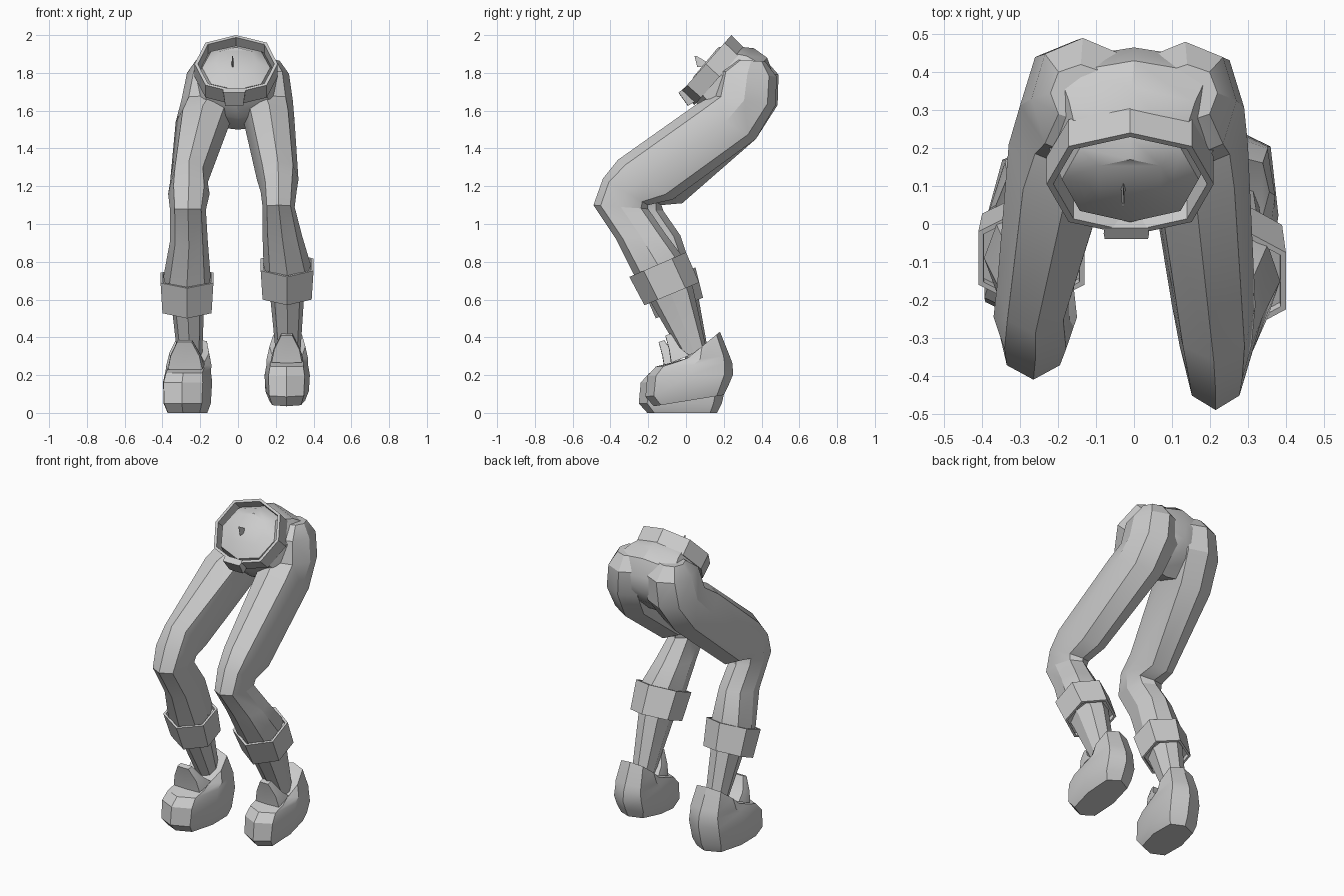
import bpy, bmesh, math
from mathutils import Vector

cube = bpy.data.objects.get("Cube")
if cube:
    bpy.data.objects.remove(cube, do_unlink=True)

grey = bpy.data.materials.new("plain grey")
grey.use_nodes = True
grey.diffuse_color = (0.6, 0.6, 0.6, 1)
grey.node_tree.nodes["Principled BSDF"].inputs["Base Color"].default_value = (0.6, 0.6, 0.6, 1)

BOXY = 0.15


def ring(front, back, x0, x1, n=8, power=0.88, yaw=0.0):
    """Cross-section between a front and a back (y, z) point and two x limits."""
    f, b = Vector((0, *front)), Vector((0, *back))
    mid, half = (f + b) / 2, (f - b) / 2
    widest = max(abs(math.sin(math.tau * i / n)) for i in range(n)) ** power
    points = []
    for i in range(n):
        a = math.tau * i / n
        c = math.copysign(abs(math.cos(a)) ** power, math.cos(a))
        s = math.copysign(abs(math.sin(a)) ** power, math.sin(a)) / widest
        p = mid + half * c
        p.x = (x0 + x1) / 2 + (x1 - x0) / 2 * s + yaw * p.y
        points.append(p)
    return points


def loft(name, rings, closed=False):
    """Skin a list of rings; a closed loft joins last to first, else both ends are capped."""
    bm = bmesh.new()
    rows = [[bm.verts.new(p) for p in r] for r in rings]
    n = len(rows[0])
    pairs = list(zip(rows, rows[1:])) + ([(rows[-1], rows[0])] if closed else [])
    for a, b in pairs:
        for i in range(n):
            j = (i + 1) % n
            bm.faces.new((a[i], a[j], b[j], b[i]))
    if not closed:
        bm.faces.new(rows[0])
        bm.faces.new(rows[-1])
    bmesh.ops.recalc_face_normals(bm, faces=bm.faces)
    mesh = bpy.data.meshes.new(name)
    bm.to_mesh(mesh)
    bm.free()
    obj = bpy.data.objects.new(name, mesh)
    bpy.context.collection.objects.link(obj)
    mesh.materials.append(grey)
    bpy.ops.object.select_all(action="DESELECT")
    obj.select_set(True)
    bpy.context.view_layer.objects.active = obj
    bpy.ops.object.shade_smooth_by_angle(angle=math.radians(30))


def shrink(points, scale):
    mid = sum(points, Vector()) / len(points)
    return [mid + (p - mid) * scale for p in points]


def between(a, b, t):
    return [p.lerp(q, t) for p, q in zip(a, b)]


# Pelvis, from the domed waist down to the seat
loft("pelvis", [
    ring((0.04, 1.78), (0.17, 1.935), -0.12, 0.1),
    ring((0.005, 1.71), (0.23, 1.945), -0.19, 0.17),
    ring((0.07, 1.62), (0.36, 1.93), -0.23, 0.22),
    ring((0.12, 1.56), (0.43, 1.88), -0.25, 0.25, power=0.7),
    ring((0.18, 1.53), (0.465, 1.78), -0.25, 0.25, power=0.7),
    ring((0.25, 1.51), (0.455, 1.68), -0.2, 0.2, power=0.7),
    ring((0.29, 1.5), (0.41, 1.6), -0.13, 0.13, power=0.7),
])

# Belt with buckle and a small waist spike
belt_top = ring((-0.03, 1.695), (0.24, 2.0), -0.23, 0.21)
belt_bottom = ring((0.045, 1.63), (0.31, 1.93), -0.23, 0.21)
loft("belt", [belt_bottom, belt_top, shrink(belt_top, 0.92), shrink(belt_bottom, 0.92)],
     closed=True)
loft("buckle", [
    ring((-0.04, 1.695), (-0.01, 1.72), -0.08, 0.04, power=BOXY),
    ring((0.01, 1.625), (0.05, 1.65), -0.07, 0.03, power=BOXY),
])
loft("waist_spike", [
    ring((0.045, 1.89), (0.055, 1.89), -0.032, -0.026, 4),
    ring((0.06, 1.83), (0.14, 1.84), -0.034, -0.022, 4),
])

# Legs, hip to ankle: front point, back point, inner and outer x
left_leg = [
    ((0.27, 1.87), (0.42, 1.86), 0.06, 0.22),
    ((0.17, 1.81), (0.48, 1.78), 0.0, 0.27),
    ((0.14, 1.68), (0.475, 1.63), 0.0, 0.29),
    ((0.05, 1.63), (0.37, 1.45), 0.03, 0.3),
    ((-0.36, 1.34), (-0.07, 1.13), 0.1, 0.32),
    ((-0.44, 1.24), (-0.2, 1.1), 0.12, 0.31),
    ((-0.49, 1.1), (-0.2, 1.08), 0.13, 0.3),
    ((-0.37, 0.92), (-0.11, 0.95), 0.13, 0.34),
    ((-0.28, 0.74), (-0.02, 0.83), 0.135, 0.385),
    ((-0.19, 0.59), (0.04, 0.65), 0.17, 0.35),
    ((-0.02, 0.3), (0.11, 0.33), 0.2, 0.33),
]
right_leg = [
    ((0.27, 1.87), (0.42, 1.87), -0.06, -0.22),
    ((0.17, 1.81), (0.49, 1.79), 0.0, -0.27),
    ((0.14, 1.68), (0.485, 1.63), 0.0, -0.3),
    ((0.05, 1.63), (0.37, 1.45), -0.04, -0.33),
    ((-0.29, 1.33), (-0.02, 1.11), -0.16, -0.36),
    ((-0.36, 1.22), (-0.13, 1.1), -0.15, -0.37),
    ((-0.41, 1.08), (-0.12, 1.07), -0.17, -0.36),
    ((-0.29, 0.88), (-0.03, 0.94), -0.16, -0.36),
    ((-0.21, 0.68), (0.03, 0.76), -0.145, -0.395),
    ((-0.13, 0.52), (0.07, 0.59), -0.18, -0.35),
    ((0.0, 0.28), (0.12, 0.31), -0.19, -0.32),
]
for side, rows in (("left", left_leg), ("right", right_leg)):
    loft(side + "_leg", [ring(*row) for row in rows])


# Six-sided shin cuffs with a shallow recess inside each rim
def cuff(name, top, bottom):
    inner_top, inner_bottom = shrink(top, 0.9), shrink(bottom, 0.9)
    loft(name, [between(inner_bottom, inner_top, 0.15), inner_bottom, bottom,
                top, inner_top, between(inner_top, inner_bottom, 0.15)])


cuff("left_cuff", ring((-0.3, 0.72), (0.0, 0.85), 0.12, 0.4, 6, 1),
     ring((-0.22, 0.57), (0.07, 0.69), 0.13, 0.39, 6, 1))
cuff("right_cuff", ring((-0.23, 0.66), (0.05, 0.77), -0.41, -0.13, 6, 1),
     ring((-0.16, 0.5), (0.09, 0.61), -0.4, -0.14, 6, 1))


# Chunky boots with a pointed tongue and a collar that rises at the heel
def boot(side, x, dy, lift, heel_lift, yaw, extra):
    def row(y0, z0, y1, z1, w, power=0.65):
        return ring((y0 + dy, z0 + lift), (y1 + dy, z1 + lift),
                    x - w - extra, x + w + extra, 8, power, yaw)
    loft(side + "_boot", [
        row(-0.19, 0.0, 0.18, heel_lift, 0.095),
        row(-0.235, 0.05, 0.205, 0.05 + heel_lift, 0.115),
        row(-0.225, 0.16, 0.23, 0.17, 0.12),
        row(-0.18, 0.21, 0.225, 0.23, 0.11),
        row(-0.1, 0.23, 0.21, 0.27, 0.11),
        row(-0.03, 0.24, 0.16, 0.395, 0.095),
    ])
    loft(side + "_boot_tongue", [
        row(-0.1, 0.23, 0.0, 0.27, 0.085, BOXY),
        row(-0.11, 0.3, -0.05, 0.31, 0.07, BOXY),
        row(-0.13, 0.375, -0.1, 0.385, 0.03, BOXY),
    ])


boot("left", 0.26, 0.02, 0.035, 0.06, 0.02, 0.0)
boot("right", -0.265, -0.015, 0.0, 0.0, 0.13, 0.01)
